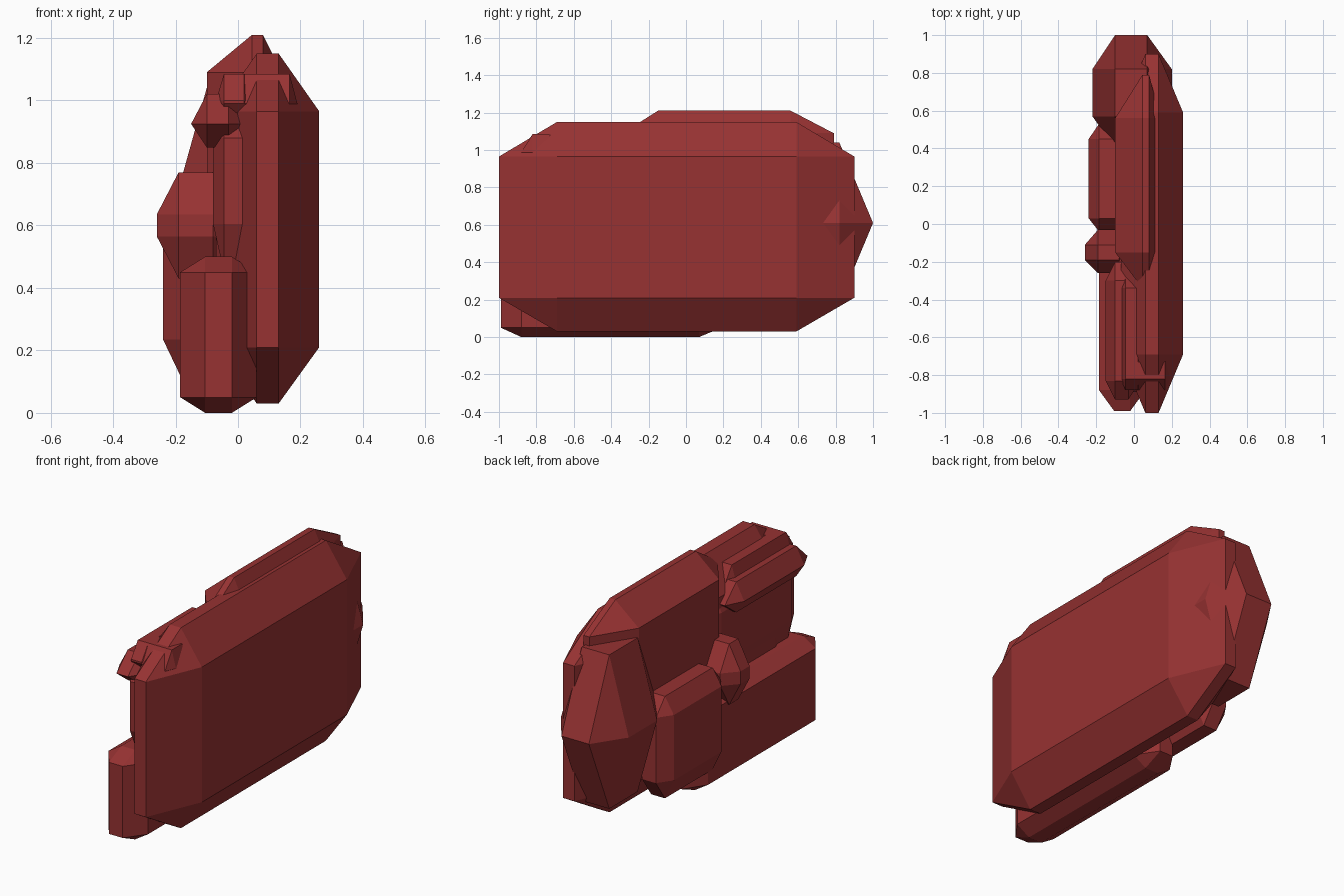
import bpy, bmesh

cube = bpy.data.objects.get("Cube")
if cube:
    bpy.data.objects.remove(cube, do_unlink=True)

red = bpy.data.materials.new("dark_red")
red.use_nodes = True
colour = (0.31, 0.032, 0.032, 1)
red.diffuse_color = colour
red.node_tree.nodes["Principled BSDF"].inputs["Base Color"].default_value = colour


def chamfered(name, x, y, z):
    """Faceted block; each axis gives outer low, inner low, inner high, outer high."""
    axes = (x, y, z)
    bm = bmesh.new()
    seen = set()
    for outer in range(3):
        spans = [(a[0], a[3]) if i == outer else (a[1], a[2]) for i, a in enumerate(axes)]
        seen.update((px, py, pz) for px in spans[0] for py in spans[1] for pz in spans[2])
    for co in sorted(seen):
        bm.verts.new(co)
    hull = bmesh.ops.convex_hull(bm, input=bm.verts)
    bmesh.ops.dissolve_limit(bm, angle_limit=0.01, verts=bm.verts, edges=bm.edges)
    bmesh.ops.recalc_face_normals(bm, faces=bm.faces)
    mesh = bpy.data.meshes.new(name)
    bm.to_mesh(mesh)
    bm.free()
    mesh.materials.append(red)
    obj = bpy.data.objects.new(name, mesh)
    bpy.context.collection.objects.link(obj)
    return obj


# Large side slab
chamfered("main_slab", (-.07, .06, .13, .26), (-1, -.69, .59, .9), (.03, .21, .965, 1.15))
# Raised slab behind it
chamfered("upper_slab", (-.1, .045, .08, .14), (-.34, -.15, .56, .79), (.45, .6, 1.09, 1.21))
# Low slab at the front
chamfered("lower_slab", (-.185, -.105, -.02, .06), (-.99, -.88, .07, .19), (0, .05, .45, .5))
# Pointed block at the back
chamfered("rear_crystal", (-.22, -.1, .07, .2), (.4, .57, .82, 1), (.18, .61, .61, 1.04))
# Side block
chamfered("side_block", (-.24, -.185, -.1, -.04), (-.04, .03, .45, .53), (.12, .235, .6, .69))
# Small faceted knob
chamfered("side_knob", (-.26, -.19, -.08, 0), (-.26, -.19, -.11, -.03), (.43, .565, .635, .77))
# Upright panel above the low slab
chamfered("front_panel", (-.08, -.045, .025, .06), (-.89, -.82, -.2, -.1), (.45, .605, .88, .96))
# Flange and rail along the upper front
chamfered("upper_flange", (-.15, -.1, -.03, .035), (-.93, -.83, -.3, -.2), (.85, .925, .925, 1.02))
chamfered("top_rail", (-.07, -.045, .02, .06), (-.88, -.82, -.34, -.28), (.92, .99, 1.0, 1.085))
# Cross piece at the front of the rail
chamfered("cross_piece", (-.06, -.045, .165, .19), (-.88, -.82, -.73, -.68), (.92, .99, .99, 1.085))
